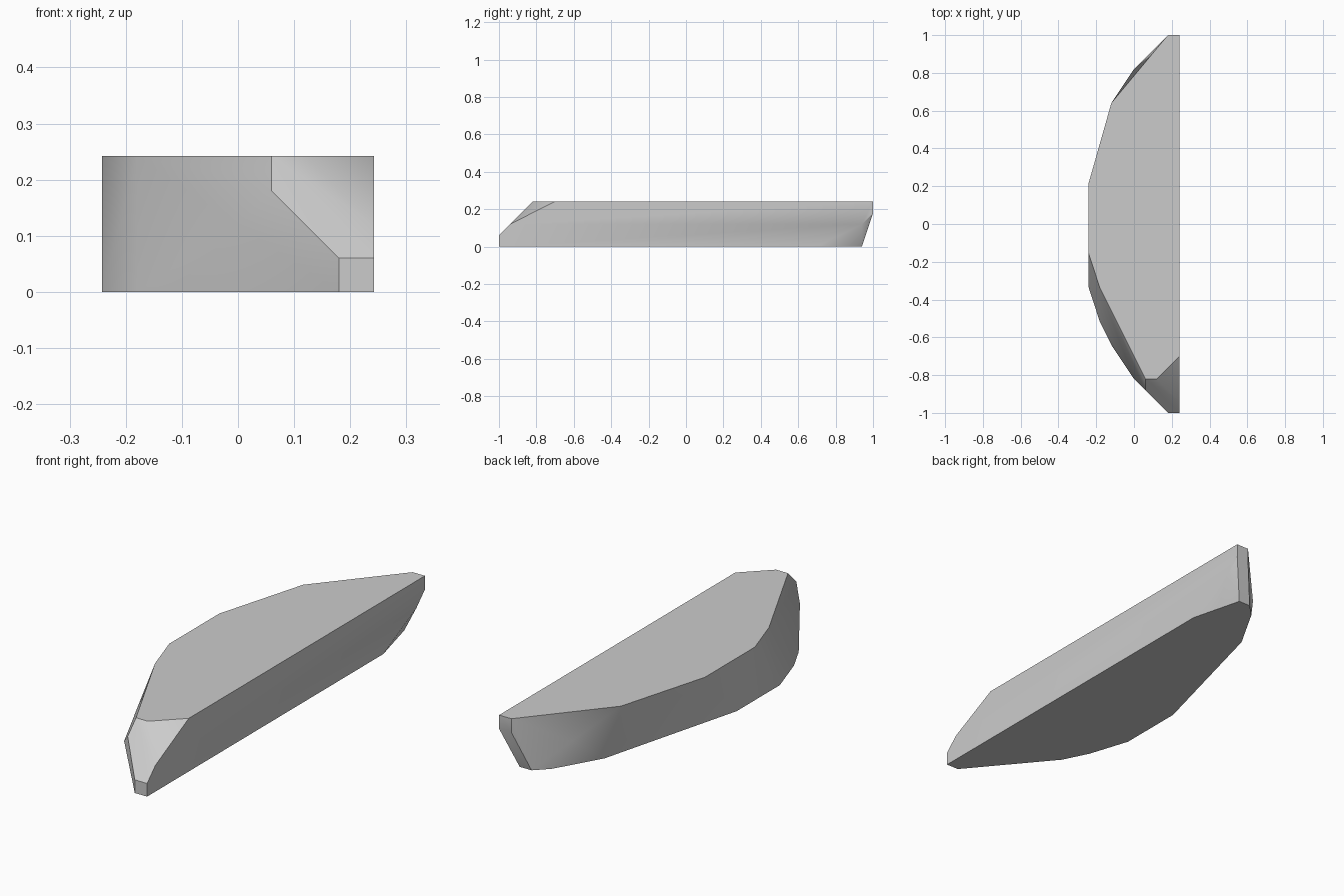
import bpy, bmesh, math

cube = bpy.data.objects.get("Cube")
if cube:
    bpy.data.objects.remove(cube, do_unlink=True)

HALF = 0.242    # half width in x
TOP = 0.242     # height

# Plan outlines of the flat top and the flat underside
top_outline = [(HALF, -0.70), (0.12, -0.82), (0.06, -0.82), (-0.18, -0.34),
               (-HALF, -0.15), (-HALF, 0.21), (-0.12, 0.64), (0.18, 1), (HALF, 1)]
base_outline = [(HALF, -1), (0.18, -1), (-0.12, -0.64), (-0.18, -0.52),
                (-HALF, -0.33), (-HALF, -0.02), (-0.06, 0.67), (0.06, 0.88),
                (0.12, 0.94), (0.18, 0.94), (HALF, 0.70)]

# Corners of the chamfered ends, between top and underside
front_corners = [(0.06, -0.88, 0.18), (0.18, -1, 0.06), (HALF, -1, 0.06),
                 (HALF, -0.94, 0.12), (0, -0.82, 0.12)]
back_corners = [(HALF, 1, 0.18), (0.18, 1, 0.18), (HALF, 0.94, 0.12), (0, 0.82, 0.12)]

stone = bpy.data.materials.new("stone_grey")
stone.use_nodes = True
grey = (0.6, 0.6, 0.6, 1)
stone.diffuse_color = grey
stone.node_tree.nodes["Principled BSDF"].inputs["Base Color"].default_value = grey

# Wrap the corners in a faceted slab and merge the coplanar faces
bm = bmesh.new()
for x, y in top_outline:
    bm.verts.new((x, y, TOP))
for x, y in base_outline:
    bm.verts.new((x, y, 0))
for corner in front_corners + back_corners:
    bm.verts.new(corner)
bmesh.ops.convex_hull(bm, input=bm.verts)
bmesh.ops.dissolve_limit(bm, angle_limit=math.radians(1), verts=bm.verts, edges=bm.edges)
bmesh.ops.recalc_face_normals(bm, faces=bm.faces)

mesh = bpy.data.meshes.new("half_slab")
bm.to_mesh(mesh)
bm.free()
mesh.materials.append(stone)
slab = bpy.data.objects.new("half_slab", mesh)
bpy.context.collection.objects.link(slab)

# Soft sides with crisp rims
bpy.ops.object.select_all(action='DESELECT')
slab.select_set(True)
bpy.context.view_layer.objects.active = slab
bpy.ops.object.shade_smooth_by_angle(angle=math.radians(33))
